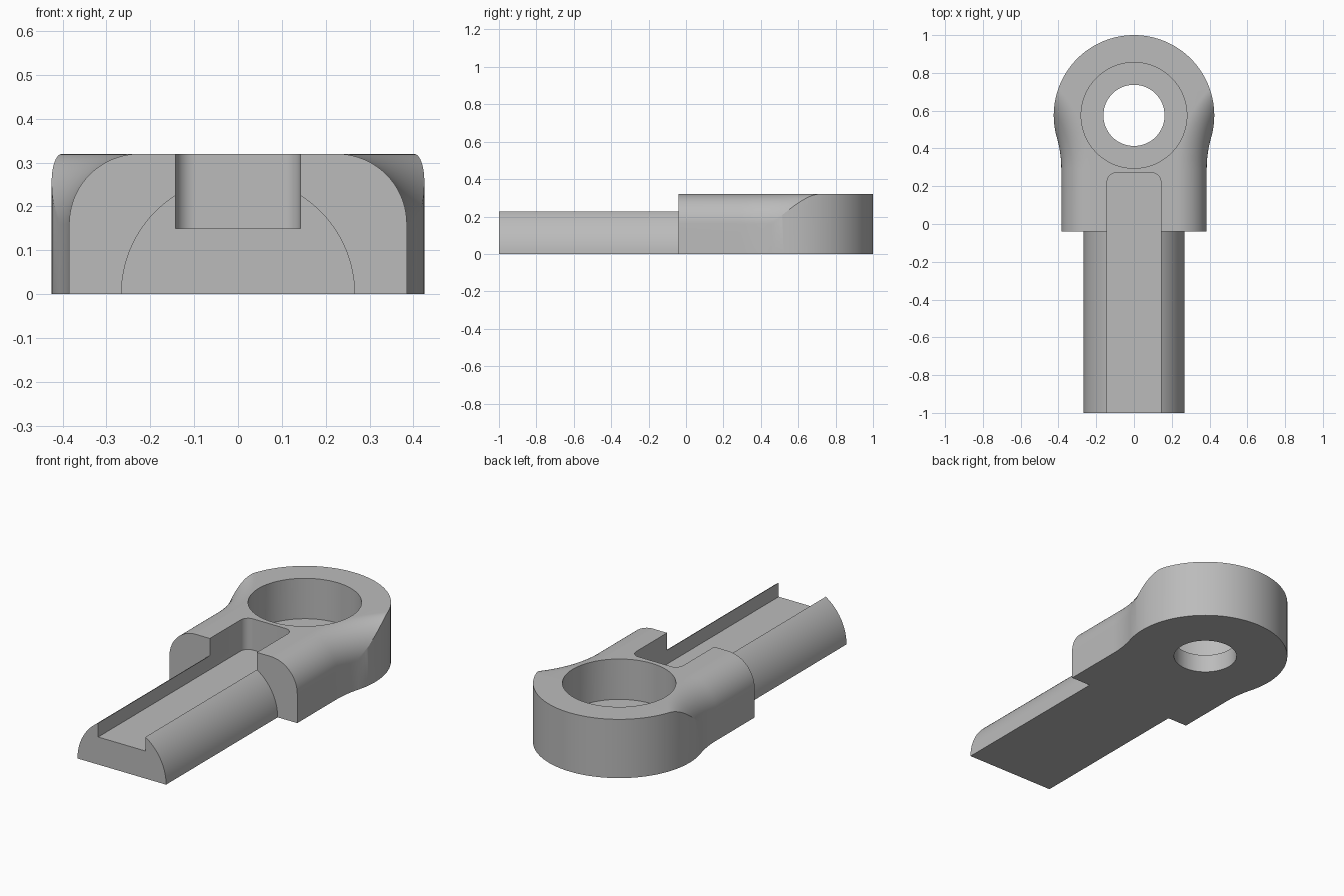
import bpy, bmesh, math
from math import sin, cos, pi, sqrt

if "Cube" in bpy.data.objects:
    bpy.data.objects.remove(bpy.data.objects["Cube"])

HEIGHT, HALF_W, CORNER = 0.32, 0.385, 0.16      # housing section
EYE_Y, EYE_R = 0.575, 0.425                     # round eye
FLARE_R = 0.6                                   # concave blend, tangent to side and eye
FRONT = -0.04
flare_dy = sqrt((EYE_R + FLARE_R) ** 2 - (HALF_W + FLARE_R) ** 2)
flare_y = EYE_Y - flare_dy
tangent_a = -math.atan2(flare_dy, HALF_W + FLARE_R)

metal = bpy.data.materials.new("grey metal")
metal.use_nodes = True
metal.diffuse_color = (0.5, 0.5, 0.5, 1)
metal.node_tree.nodes["Principled BSDF"].inputs["Base Color"].default_value = (0.5, 0.5, 0.5, 1)


def loft(name, sections):
    """Closed solid through a list of equal-length point rings."""
    bm = bmesh.new()
    rings = [[bm.verts.new(p) for p in s] for s in sections]
    n = len(rings[0])
    for a, b in zip(rings, rings[1:]):
        for i in range(n):
            j = (i + 1) % n
            bm.faces.new((a[i], a[j], b[j], b[i]))
    bm.faces.new(rings[0])
    bm.faces.new(rings[-1])
    bmesh.ops.recalc_face_normals(bm, faces=bm.faces)
    mesh = bpy.data.meshes.new(name)
    bm.to_mesh(mesh)
    bm.free()
    mesh.materials.append(metal)
    ob = bpy.data.objects.new(name, mesh)
    bpy.context.collection.objects.link(ob)
    return ob


def prism(name, outline, z0, z1):
    return loft(name, [[(x, y, z) for x, y in outline] for z in (z0, z1)])


def arc(cx, cy, r, a0, a1, n):
    return [(cx + r * cos(a0 + (a1 - a0) * i / n), cy + r * sin(a0 + (a1 - a0) * i / n))
            for i in range(n + 1)]


def combine(target, tool, operation):
    """Apply a boolean and discard the helper."""
    bpy.context.view_layer.objects.active = target
    mod = target.modifiers.new(operation, 'BOOLEAN')
    mod.operation, mod.object, mod.solver = operation, tool, 'EXACT'
    bpy.ops.object.modifier_apply(modifier=mod.name)
    bpy.data.objects.remove(tool)


def section(y, spread):
    """Housing section with rounded top corners, widened by spread."""
    half = [(HALF_W + spread, 0)] + arc(HALF_W - CORNER + spread, HEIGHT - CORNER, CORNER, 0, pi / 2, 20)
    pts = half + [(-x, z) for x, z in reversed(half)]
    return [(x, y, z) for x, z in pts]


# Housing: rounded section that flares out towards the eye
sections = [section(FRONT, 0)]
STEPS = 28
for i in range(STEPS + 1):
    a = i / STEPS * math.radians(55)
    sections.append(section(flare_y + FLARE_R * sin(a), FLARE_R * (1 - cos(a))))
sections.append(section(1.1, 0.3))
body = loft("rod_end_body", sections)

# Trim the flare to the round eye
eye = arc(0, EYE_Y, EYE_R, tangent_a, pi - tangent_a, 96)
shoulder = eye[0][1]
trim = prism("eye_trim", [(-0.6, -0.2), (0.6, -0.2), (0.6, shoulder)] + eye + [(-0.6, shoulder)], -0.1, 0.5)
combine(body, trim, 'INTERSECT')

# Half-round shank
half_disc = arc(0, 0, 0.267, 0, pi, 48)
shank = loft("shank", [[(x, y, z) for x, z in half_disc] for y in (-1, 0.1)])
combine(body, shank, 'UNION')

# Slot with rounded inner corners
SLOT, END, FILLET = 0.142, 0.27, 0.045
slot = ([(-SLOT, -1.1), (SLOT, -1.1)]
        + arc(SLOT - FILLET, END - FILLET, FILLET, 0, pi / 2, 10)
        + arc(FILLET - SLOT, END - FILLET, FILLET, pi / 2, pi, 10))
combine(body, prism("slot_cutter", slot, 0.15, 0.5), 'DIFFERENCE')

# Counterbore and through hole
for radius, floor in ((0.28, 0.1), (0.162, -0.1)):
    circle = arc(0, EYE_Y, radius, 0, 2 * pi, 80)[:-1]
    combine(body, prism("bore_cutter", circle, floor, 0.5), 'DIFFERENCE')

# Smooth curved walls, keep crisp edges
bpy.ops.object.select_all(action='DESELECT')
body.select_set(True)
bpy.context.view_layer.objects.active = body
bpy.ops.object.shade_smooth_by_angle(angle=math.radians(20))
